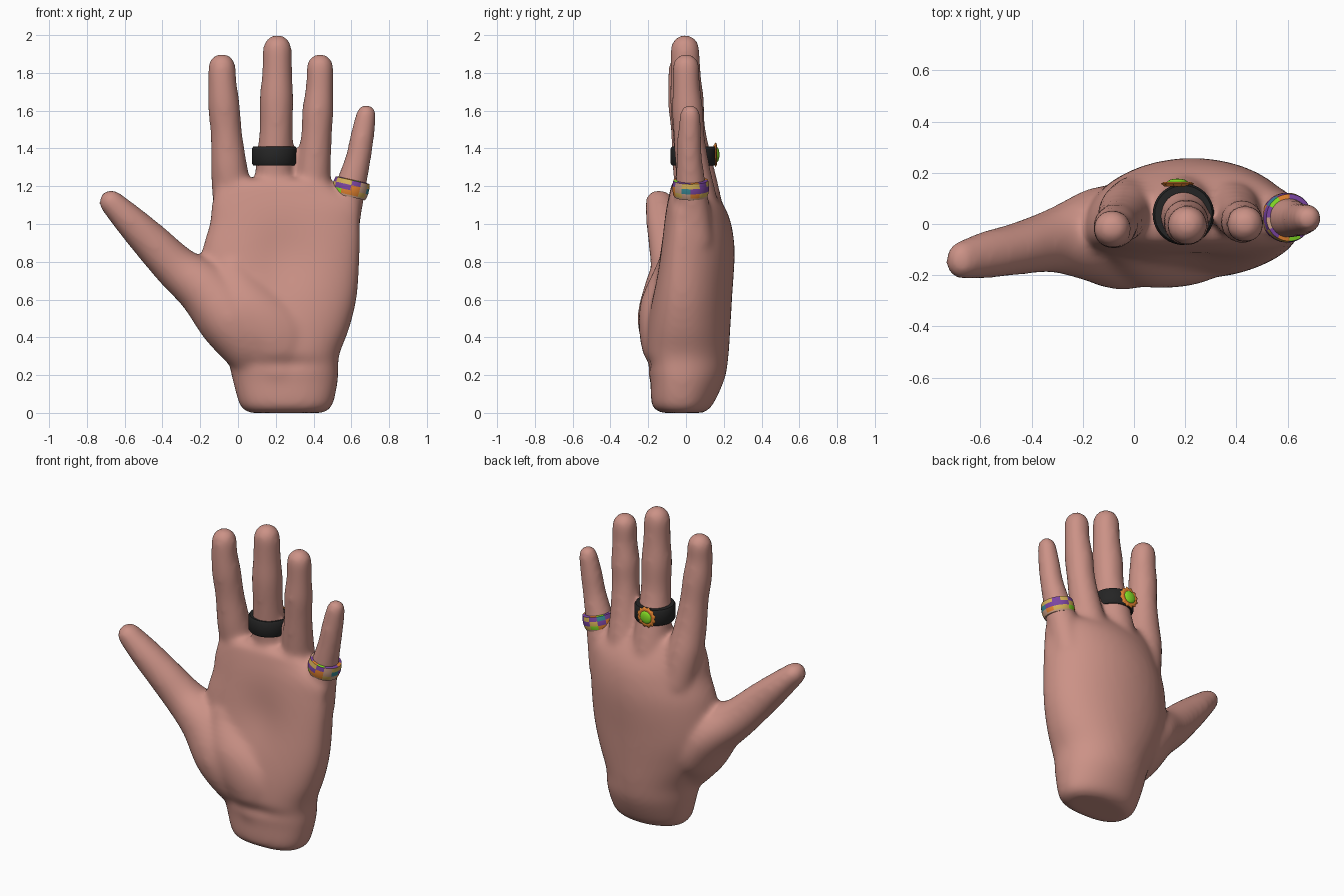
import bpy, bmesh, math, random
from mathutils import Vector, Matrix

if "Cube" in bpy.data.objects:
    bpy.data.objects.remove(bpy.data.objects["Cube"])
random.seed(8)


def material(name, r, g, b):
    m = bpy.data.materials.new(name)
    m.use_nodes = True
    m.diffuse_color = (r, g, b, 1)
    m.node_tree.nodes["Principled BSDF"].inputs["Base Color"].default_value = (r, g, b, 1)
    return m


skin = material("skin", 0.6, 0.287, 0.24)
black = material("black", 0.018, 0.018, 0.018)
tan = material("tan", 0.62, 0.36, 0.25)
purple = material("purple", 0.2, 0.06, 0.36)
green = material("bright green", 0.24, 0.75, 0.02)
orange = material("orange", 0.78, 0.23, 0.03)
teal = material("teal", 0.04, 0.25, 0.3)
gold = material("gold", 0.68, 0.45, 0.1)


def finish(name, bm, mats, angle=40):
    bmesh.ops.recalc_face_normals(bm, faces=bm.faces)
    me = bpy.data.meshes.new(name)
    bm.to_mesh(me)
    bm.free()
    ob = bpy.data.objects.new(name, me)
    bpy.context.collection.objects.link(ob)
    for m in mats:
        me.materials.append(m)
    bpy.ops.object.select_all(action='DESELECT')
    ob.select_set(True)
    bpy.context.view_layer.objects.active = ob
    bpy.ops.object.shade_smooth_by_angle(angle=math.radians(angle))
    return ob


def spline(rows, steps=5):
    """Catmull-Rom through rows of (x, y, z, side, front, back radius)."""
    out = []
    for i in range(len(rows) - 1):
        a, b = rows[max(i - 1, 0)], rows[i]
        c, d = rows[i + 1], rows[min(i + 2, len(rows) - 1)]
        for k in range(steps):
            t = k / steps
            out.append([q + 0.5 * t * (r - p + t * (2*p - 5*q + 4*r - s + t * (3*(q - r) + s - p)))
                        for p, q, r, s in zip(a, b, c, d)])
    return out + [list(rows[-1])]


def loft(bm, rows, front_power=2.0, upright=False, sides=40):
    """Skin superelliptic sections along a path, with a domed end."""
    pts = spline(rows)
    rings = []
    for i, p in enumerate(pts):
        t = Vector(pts[min(i + 1, len(pts) - 1)][:3]) - Vector(pts[max(i - 1, 0)][:3])
        t = Vector((0, 0, 1)) if upright else t.normalized()
        rings.append((Vector(p[:3]), t, p[3:]))
    c, t, radii = rings[-1]
    for deg in (25, 45, 65, 82):
        a = math.radians(deg)
        rings.append((c + t * min(radii) * math.sin(a), t, [r * math.cos(a) for r in radii]))
    loops = []
    for c, t, (side, front, back) in rings:
        u = Vector((0, 1, 0)).cross(t).normalized()
        v = t.cross(u)
        loop = []
        for k in range(sides):
            ca, sa = math.cos(math.tau * k / sides), math.sin(math.tau * k / sides)
            e, depth = (2 / front_power, front) if sa < 0 else (1, back)
            loop.append(bm.verts.new(c + u * side * math.copysign(abs(ca) ** e, ca)
                                     + v * depth * math.copysign(abs(sa) ** e, sa)))
        loops.append(loop)
    for a, b in zip(loops, loops[1:]):
        for k in range(sides):
            bm.faces.new((a[k], a[(k + 1) % sides], b[(k + 1) % sides], b[k]))
    bm.faces.new(loops[0])
    bm.faces.new(loops[-1])


# Palm: height, left edge, right edge, front, back
hand = bmesh.new()
palm = [(0.00, 0.06, 0.45, -0.13, 0.09), (0.04, 0.01, 0.50, -0.18, 0.14),
        (0.18, -0.03, 0.53, -0.19, 0.205), (0.30, -0.06, 0.535, -0.21, 0.225),
        (0.45, -0.14, 0.59, -0.205, 0.235), (0.62, -0.2, 0.63, -0.185, 0.245),
        (0.85, -0.19, 0.645, -0.15, 0.258), (1.0, -0.15, 0.645, -0.125, 0.24),
        (1.1, -0.14, 0.635, -0.105, 0.2), (1.18, -0.12, 0.52, -0.085, 0.145)]
loft(hand, [((l + r) / 2, -0.02, z, (r - l) / 2, -0.02 - f, b + 0.02)
            for z, l, r, f, b in palm], front_power=2.5, upright=True)

# Heel of the palm
loft(hand, [(0.22, 0, 0.1, 0.2, 0.17, 0.1), (0.2, 0, 0.3, 0.25, 0.225, 0.1),
            (0.13, 0, 0.45, 0.33, 0.25, 0.1), (0.06, 0, 0.6, 0.27, 0.24, 0.1),
            (-0.02, 0, 0.76, 0.14, 0.17, 0.1)], upright=True)

# Thumb with its fleshy base
thumb = [(0.13, -0.05, 0.2, .09, .12), (0.045, -0.08, 0.36, .145, .18),
         (-0.045, -0.087, 0.5, .17, .24), (-0.17, -0.07, 0.65, .152, .21),
         (-0.32, -0.07, 0.765, .12, .128), (-0.455, -0.095, 0.9, .104, .1),
         (-0.565, -0.125, 1.01, .087, .1), (-0.67, -0.15, 1.115, .066, .085)]
loft(hand, [(x, y, z, r, r, b) for x, y, z, r, b in thumb])

# Fingers, from knuckle to tip
fingers = [
    [(0.0, 0.09, 0.95, .10), (-0.03, 0.055, 1.15, .105), (-0.047, 0.025, 1.3, .097),
     (-0.062, 0.005, 1.48, .084), (-0.075, -0.01, 1.63, .085), (-0.083, -0.02, 1.75, .076),
     (-0.085, -0.018, 1.83, .074)],
    [(0.2, 0.11, 0.95, .11), (0.195, 0.07, 1.15, .112), (0.195, 0.04, 1.33, .1),
     (0.202, 0.015, 1.5, .088), (0.204, 0.005, 1.66, .09), (0.207, -0.002, 1.8, .08),
     (0.208, -0.005, 1.925, .078)],
    [(0.37, 0.1, 0.95, .1), (0.39, 0.06, 1.15, .1), (0.402, 0.035, 1.3, .091),
     (0.416, 0.015, 1.48, .082), (0.423, 0.008, 1.6, .084), (0.432, 0.002, 1.72, .074),
     (0.434, 0, 1.83, .073)],
    [(0.53, 0.05, 0.9, .1), (0.565, 0.035, 1.08, .092), (0.597, 0.025, 1.2, .082),
     (0.637, 0.018, 1.35, .068), (0.657, 0.018, 1.46, .064), (0.679, 0.022, 1.58, .055)]]
for path in fingers:
    loft(hand, [(x, y, z, r, r, r) for x, y, z, r in path])

# Fuse everything into one soft skin
ob = finish("hand", hand, [skin], 180)
rem = ob.modifiers.new("fuse", 'REMESH')
rem.mode = 'VOXEL'
rem.voxel_size = 0.015
rem.use_smooth_shade = True
sm = ob.modifiers.new("soften", 'SMOOTH')
sm.factor = 0.5
sm.iterations = 18
for m in ("fuse", "soften"):
    bpy.ops.object.modifier_apply(modifier=m)
bpy.ops.object.shade_smooth()

# Hollow of the palm and the crease above the wrist
for v in ob.data.vertices:
    if v.co.y < 0:
        x, y, z = v.co
        depth = min(1, -y / 0.08)
        v.co.y += depth * 0.03 * math.exp(-((x - 0.24) / 0.17) ** 2 - ((z - 0.82) / 0.2) ** 2)
        v.co.y += depth * 0.015 * math.exp(-((x - 0.25) / 0.18) ** 2 - ((z - 0.26) / 0.04) ** 2)


def band(name, profile, seg, place, mats, patches=0):
    """Spin a closed (radius, height) profile; the first rows of faces may be patchwork."""
    bm = bmesh.new()
    loops = [[bm.verts.new(Matrix.Rotation(math.tau * k / seg, 3, 'Z') @ Vector((r, 0, h)))
              for k in range(seg)] for r, h in profile]
    for i, a in enumerate(loops):
        b = loops[(i + 1) % len(loops)]
        cells = [0] * seg
        if i < patches:
            for k in range(seg):
                cells[k] = cells[k - 1] if k % 4 else random.randrange(len(mats))
        for k in range(seg):
            f = bm.faces.new((a[k], a[(k + 1) % seg], b[(k + 1) % seg], b[k]))
            f.material_index = cells[k]
    bm.transform(place)
    return finish(name, bm, mats)


# Plain ring on the middle finger
band("black_ring", [(.112, -.05), (.12, -.038), (.12, .038), (.112, .05), (.085, .05), (.085, -.05)],
     64, Matrix.Translation((0.193, 0.038, 1.36)), [black])

# Patchwork ring on the little finger, patches running over the upper rim
place = Matrix.Translation((0.597, 0.025, 1.19)) @ Matrix.Rotation(math.radians(13), 4, 'Y')
band("patchwork_ring", [(.092, -.036), (.097, -.012), (.097, .016), (.092, .042),
                        (.072, .046), (.072, -.046), (.088, -.046)],
     48, place, [tan, purple, green, orange, teal, gold, gold, purple], 4)

# Jewel: pointed setting with a domed stone, facing the back of the hand
place = Matrix.Translation((0.17, 0.158, 1.367)) @ Matrix.Rotation(math.radians(-90), 4, 'X')
bm = bmesh.new()
rings = []
for inner, outer, h in ((.05, .05, -.012), (.058, .068, 0), (.05, .05, .007)):
    rings.append([bm.verts.new(Matrix.Rotation(math.tau * k / 24, 3, 'Z')
                               @ Vector((outer if k % 2 else inner, 0, h))) for k in range(24)])
for a, b in zip(rings, rings[1:]):
    for k in range(24):
        bm.faces.new((a[k], a[(k + 1) % 24], b[(k + 1) % 24], b[k]))
bm.faces.new(rings[0])
bm.faces.new(rings[-1])
bm.transform(place)
finish("jewel_setting", bm, [orange], 20)
bm = bmesh.new()
bmesh.ops.create_uvsphere(bm, u_segments=24, v_segments=12, radius=0.04)
bm.transform(place @ Matrix.Translation((0, 0, .005)) @ Matrix.Diagonal((1, 1, .35, 1)))
finish("jewel_stone", bm, [green], 60)
